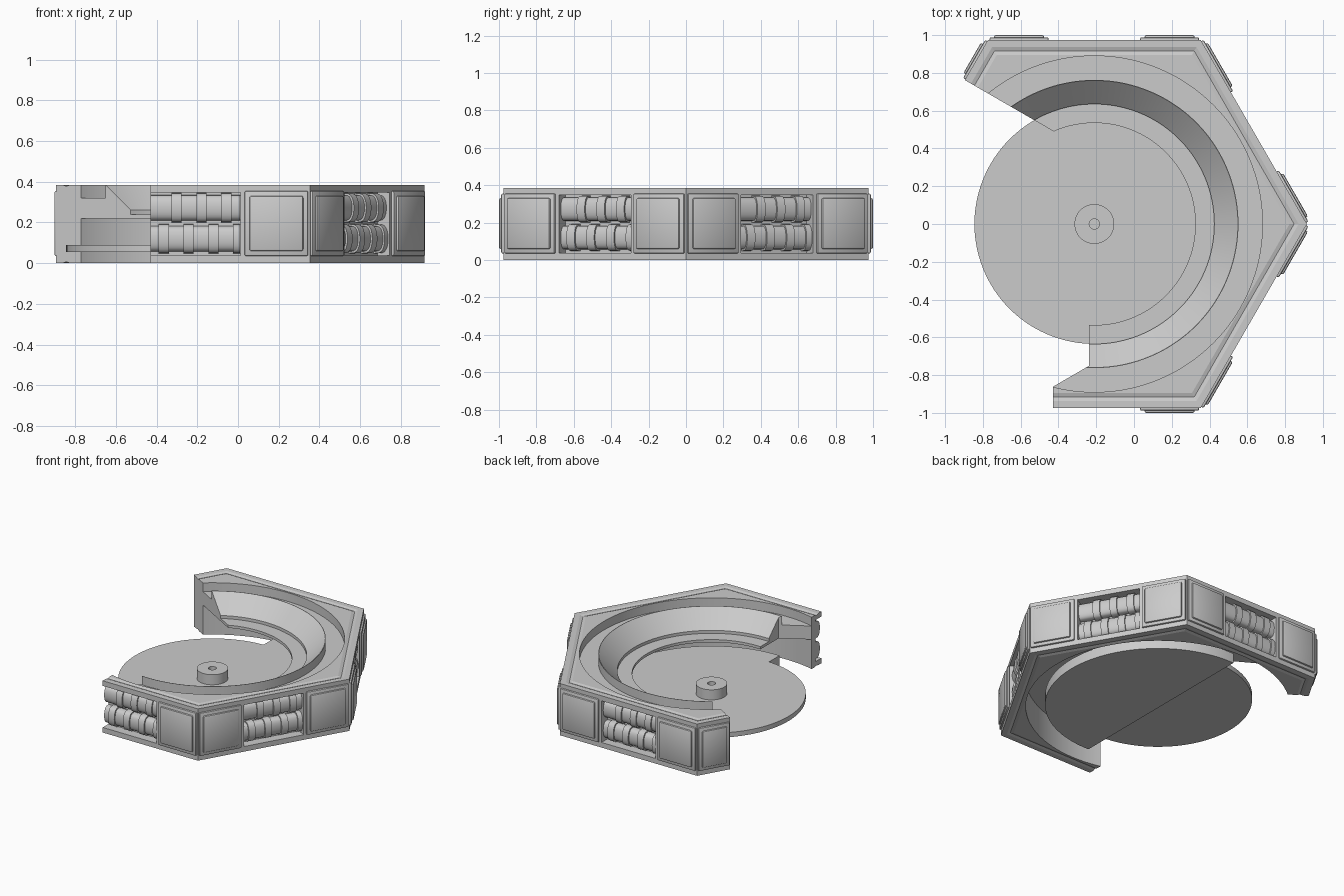
import bpy, bmesh, math
from mathutils import Matrix, Vector

if "Cube" in bpy.data.objects:
    bpy.data.objects.remove(bpy.data.objects["Cube"])

CX = -0.21          # axis of the hexagon
APO = 0.975         # distance from axis to each hexagon side
H = 0.385

grey = bpy.data.materials.new("stone grey")
grey.diffuse_color = (0.6, 0.6, 0.6, 1)
grey.use_nodes = True
grey.node_tree.nodes["Principled BSDF"].inputs["Base Color"].default_value = grey.diffuse_color


def finish(name, bm, smooth=True):
    bm.normal_update()
    bmesh.ops.recalc_face_normals(bm, faces=bm.faces)
    me = bpy.data.meshes.new(name)
    bm.to_mesh(me)
    bm.free()
    me.materials.append(grey)
    ob = bpy.data.objects.new(name, me)
    bpy.context.collection.objects.link(ob)
    if smooth:
        shade(ob)
    return ob


def shade(ob, angle=30):
    bpy.ops.object.select_all(action='DESELECT')
    ob.select_set(True)
    bpy.context.view_layer.objects.active = ob
    bpy.ops.object.shade_smooth_by_angle(angle=math.radians(angle))


def side_matrix(deg):
    """Local x runs along a hexagon side, y points outwards, z is up."""
    a = math.radians(deg)
    n = Vector((math.cos(a), math.sin(a), 0))
    t = Vector((n.y, -n.x, 0))
    m = Matrix((t, n, (0, 0, 1))).transposed().to_4x4()
    m.translation = (CX, 0, 0)
    return m


def add_box(bm, m, u, v, z, bevel=0):
    c = [(p[0] + p[1]) / 2 for p in (u, v, z)]
    s = [p[1] - p[0] for p in (u, v, z)]
    r = bmesh.ops.create_cube(bm, size=1)
    for vert in r['verts']:
        vert.co = m @ Vector([c[i] + vert.co[i] * s[i] for i in range(3)])
    bm.normal_update()
    if bevel:
        edges = {e for vert in r['verts'] for e in vert.link_edges}
        bmesh.ops.bevel(bm, geom=list(edges), offset=bevel, segments=2,
                        profile=0.5, affect='EDGES')


def add_prism(bm, pts, offset):
    """Closed solid from a loop of points swept by an offset."""
    a = [bm.verts.new(p) for p in pts]
    b = [bm.verts.new(Vector(p) + offset) for p in pts]
    bm.faces.new(a)
    bm.faces.new(b[::-1])
    for i in range(len(a)):
        j = (i + 1) % len(a)
        bm.faces.new((a[i], b[i], b[j], a[j]))


def cut(ob, cutter):
    bpy.context.view_layer.objects.active = ob
    mod = ob.modifiers.new("cut", 'BOOLEAN')
    mod.object = cutter
    mod.solver = 'EXACT'
    bpy.ops.object.modifier_apply(modifier=mod.name)
    bpy.data.objects.remove(cutter)


# --- hexagonal wall with round bowl inside ---
# (distance, z); a negative distance follows the hexagon outline
SEG = 144
G = 0.007           # depth of the shallow border grooves
section = [(-APO, 0), (-APO, H), (-0.937, H), (-0.916, H - G), (-0.895, H),
           (0.89, H), (0.89, 0.32), (0.763, 0.32),
           (0.763, H), (0.76, H), (0.635, 0.262), (0.635, 0.24), (0.535, 0.24),
           (0.535, 0.22), (0.89, 0.22), (0.89, 0), (-0.895, 0), (-0.916, G),
           (-0.937, 0)]
bm = bmesh.new()
rings = []
for k in range(SEG):
    th = 2 * math.pi * k / SEG
    hx = 1 / math.cos(math.radians((k * 360 / SEG) % 60 - 30))
    rings.append([bm.verts.new((CX + d * math.cos(th), d * math.sin(th), z))
                  for d, z in ((r if r > 0 else -r * hx, z)
                               for r, z in section)])
for k in range(SEG):
    a, b = rings[k], rings[(k + 1) % SEG]
    for i in range(len(section)):
        j = (i + 1) % len(section)
        bm.faces.new((a[i], b[i], b[j], a[j]))
wall = finish("bowl_wall", bm, False)

# --- pipe recesses, then the open wedge ---
for deg in (-90, -30, 30, 90):
    bm = bmesh.new()
    add_box(bm, side_matrix(deg), (-0.222, 0.222), (0.905, 1.1), (0.038, 0.347))
    cut(wall, finish("recess_cutter", bm, False))
bm = bmesh.new()
c, s = math.cos(math.radians(150)), math.sin(math.radians(150))
start = Vector((CX + 0.317 * 0.5, 0.317 * 0.866, -0.5))
far = start + Vector((c, s, 0)) * 1.7
add_prism(bm, [start, far, (-1.8, -1.3, -0.5), (-0.43, -1.3, -0.5),
               (-0.43, -0.862, -0.5), (-0.237, -0.75, -0.5),
               (-0.237, -0.3, -0.5)], Vector((0, 0, 2)))
cut(wall, finish("wedge_cutter", bm, False))
shade(wall, 12)

# --- square panels at the ends of each side ---
LEFT, RIGHT = (-0.555, -0.242), (0.242, 0.555)
panels = [(-90, LEFT), (150, (0.322, 0.555))]
panels += [(d, p) for d in (-30, 30, 90) for p in (LEFT, RIGHT)]
bm = bmesh.new()
for deg, (u0, u1) in panels:
    m = side_matrix(deg)
    add_box(bm, m, (u0, u1), (0.955, 0.988), (0.035, 0.355), 0.008)
    add_box(bm, m, (u0 + 0.024, u1 - 0.024), (0.96, 1.0), (0.059, 0.331), 0.01)
finish("side_panels", bm)

# --- two rows of ribbed pipes in each recess ---
bm = bmesh.new()


def add_pipe(m, u0, u1, zc, half, depth):
    pts = []
    for i in range(13):
        a = -math.pi / 2 + math.pi * i / 12
        pts.append(m @ Vector((u0, 0.902 + depth * max(math.cos(a), 0) ** 0.5,
                               zc + half * math.sin(a))))
    add_prism(bm, pts, m.to_3x3() @ Vector((u1 - u0, 0, 0)))


PITCH = 0.122
for deg in (-90, -30, 30, 90):
    m = side_matrix(deg)
    for zc, shift in ((0.272, 0.103), (0.12, 0.04)):
        add_pipe(m, -0.22, 0.22, zc, 0.063, 0.056)
        for k in range(4):
            u1 = 0.22 - shift - k * PITCH
            u0 = max(-0.22, u1 - 0.05)
            if u1 - u0 > 0.01:
                add_pipe(m, u0, u1, zc, 0.072, 0.066)
finish("ribbed_pipes", bm)

# --- round floor plate with drilled hub ---
bm = bmesh.new()
prof = [(0, 0.055), (0.635, 0.055), (0.635, 0.09), (0.105, 0.09),
        (0.105, 0.165), (0.027, 0.165), (0.027, 0.12), (0, 0.12)]
vs = [bm.verts.new((CX + r, 0, z)) for r, z in prof]
es = [bm.edges.new(p) for p in zip(vs, vs[1:])]
bmesh.ops.spin(bm, geom=vs + es, cent=(CX, 0, 0), axis=(0, 0, 1),
               angle=2 * math.pi, steps=96)
bmesh.ops.remove_doubles(bm, verts=bm.verts, dist=1e-4)
finish("floor_plate", bm)

# --- half-round base under the floor plate ---
bm = bmesh.new()
arc = [math.radians(-92 + 184 * i / 64) for i in range(65)]
loop = [(CX + 0.76 * math.cos(a), 0.76 * math.sin(a), 0.015) for a in arc]
add_prism(bm, loop, Vector((0, 0, 0.073)))
finish("half_base", bm)
